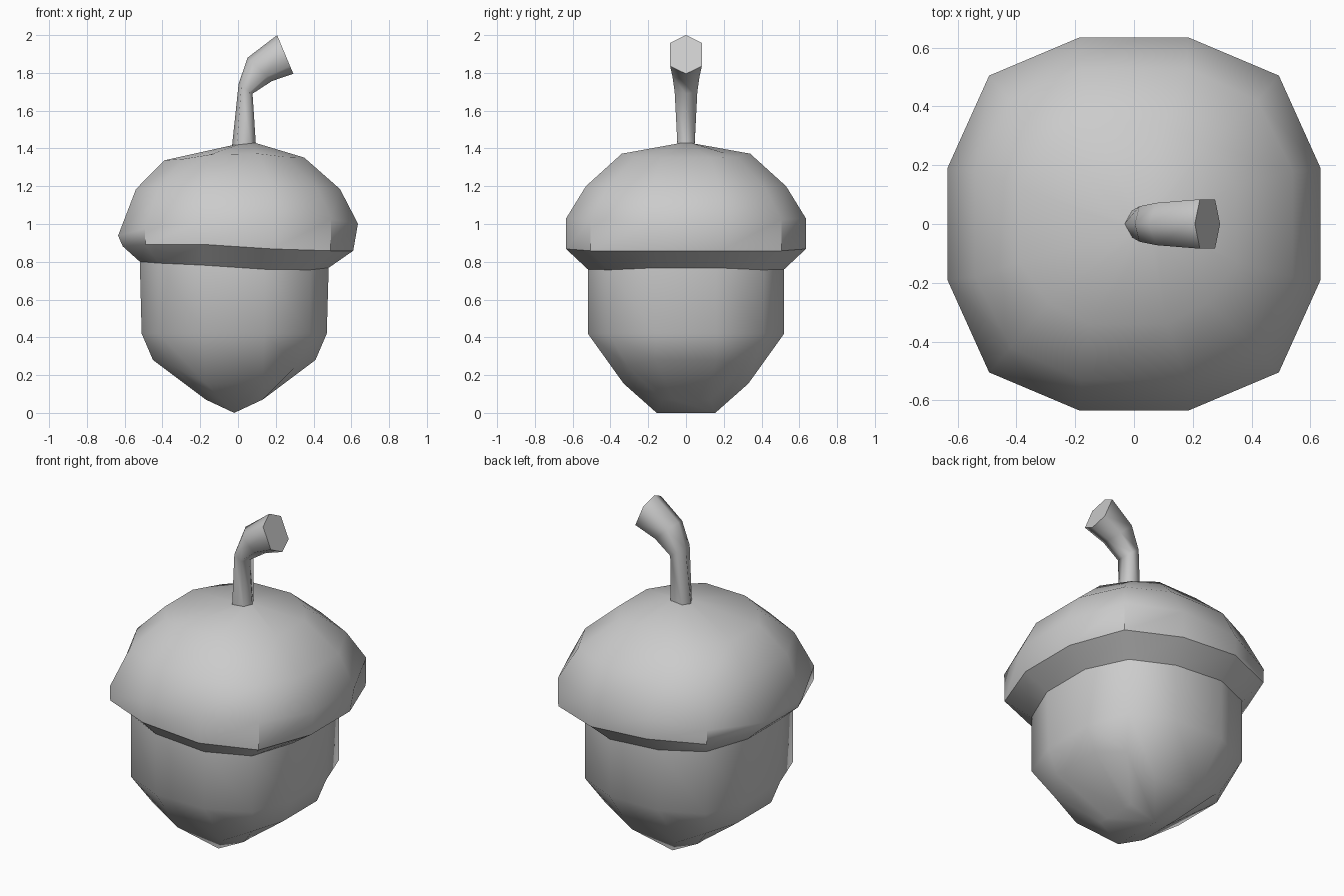
import bpy, bmesh, math

if "Cube" in bpy.data.objects:
    bpy.data.objects.remove(bpy.data.objects["Cube"])


def ring(side, corner, front, cx=0.0, tilt=0.0, wave=0.0):
    """Mirror a quarter (3 points) into a rounded-square ring of 12 points."""
    pts = []
    for sx, sy, order in ((1, 1, 1), (-1, 1, -1), (-1, -1, 1), (1, -1, -1)):
        for x, y, z in (side, corner, front)[::order]:
            x = x * sx + cx
            pts.append((x, y * sy, z + tilt * x - wave * math.sin(4 * x)))
    return pts


def loft(name, rings, caps, angle):
    """Skin the rings, add cap faces (tuples of point indices), shade by angle."""
    bm = bmesh.new()
    n = len(rings[0])
    vs = [[bm.verts.new(p) for p in r] for r in rings]
    for a, b in zip(vs, vs[1:]):
        for i in range(n):
            j = (i + 1) % n
            bm.faces.new((a[i], a[j], b[j], b[i]))
    for cap in caps:
        bm.faces.new([vs[-1][i] for i in cap])
    bmesh.ops.remove_doubles(bm, verts=bm.verts, dist=0.0005)
    bmesh.ops.recalc_face_normals(bm, faces=bm.faces)
    mesh = bpy.data.meshes.new(name)
    bm.to_mesh(mesh)
    bm.free()
    ob = bpy.data.objects.new(name, mesh)
    bpy.context.collection.objects.link(ob)
    bpy.ops.object.select_all(action='DESELECT')
    ob.select_set(True)
    bpy.context.view_layer.objects.active = ob
    bpy.ops.object.shade_smooth_by_angle(angle=math.radians(angle))
    return ob


# Ring where the nut meets the underside of the cap
neck = ring((.50, .16, .785), (.40, .41, .775), (.16, .52, .77), -.02, 0, .018)

# Nut, ending in a short ridge that runs front to back
loft("nut", [
    neck,
    ring((.49, .16, .42), (.40, .41, .42), (.16, .52, .42), -.02),
    ring((.43, .16, .28), (.33, .31, .25), (.15, .33, .155), -.02),
    ring((.15, .07, .07), (.15, .13, .07), (0, .155, 0), -.02),
], [(9, 10, 11, 0, 1, 2), (3, 4, 5, 6, 7, 8)], 65)

# Cap, from the slanted underside up to the foot of the stem
loft("cap", [
    neck,
    ring((.61, .185, .87), (.49, .505, .875), (.185, .635, .88), 0, 0, .018),
    ring((.635, .19, .97), (.493, .505, 1.0), (.185, .635, 1.02), 0, .05),
    ring((.54, .18, 1.185), (.42, .42, 1.19), (.18, .53, 1.2)),
    ring((.37, .13, 1.345), (.27, .27, 1.35), (.13, .34, 1.37), -.02, .02),
    ring((.062, .01, 1.42), (.045, .035, 1.42), (.025, .045, 1.42), .03, .1),
], [range(12)], 40)


# Bent stem: six-sided sections given by upper/left point, lower/right point, half width
def section(x0, z0, x1, z1, w):
    at = lambda t, y: (x0 + (x1 - x0) * t, y, z0 + (z1 - z0) * t)
    return [at(0, 0), at(.2, w), at(.8, w), at(1, 0), at(.8, -w), at(.2, -w)]


loft("stem", [
    section(-.033, 1.40, .095, 1.415, .045),
    section(.003, 1.74, .077, 1.69, .06),
    section(.05, 1.88, .18, 1.757, .072),
    section(.207, 2.0, .293, 1.795, .084),
], [range(6)], 75)
